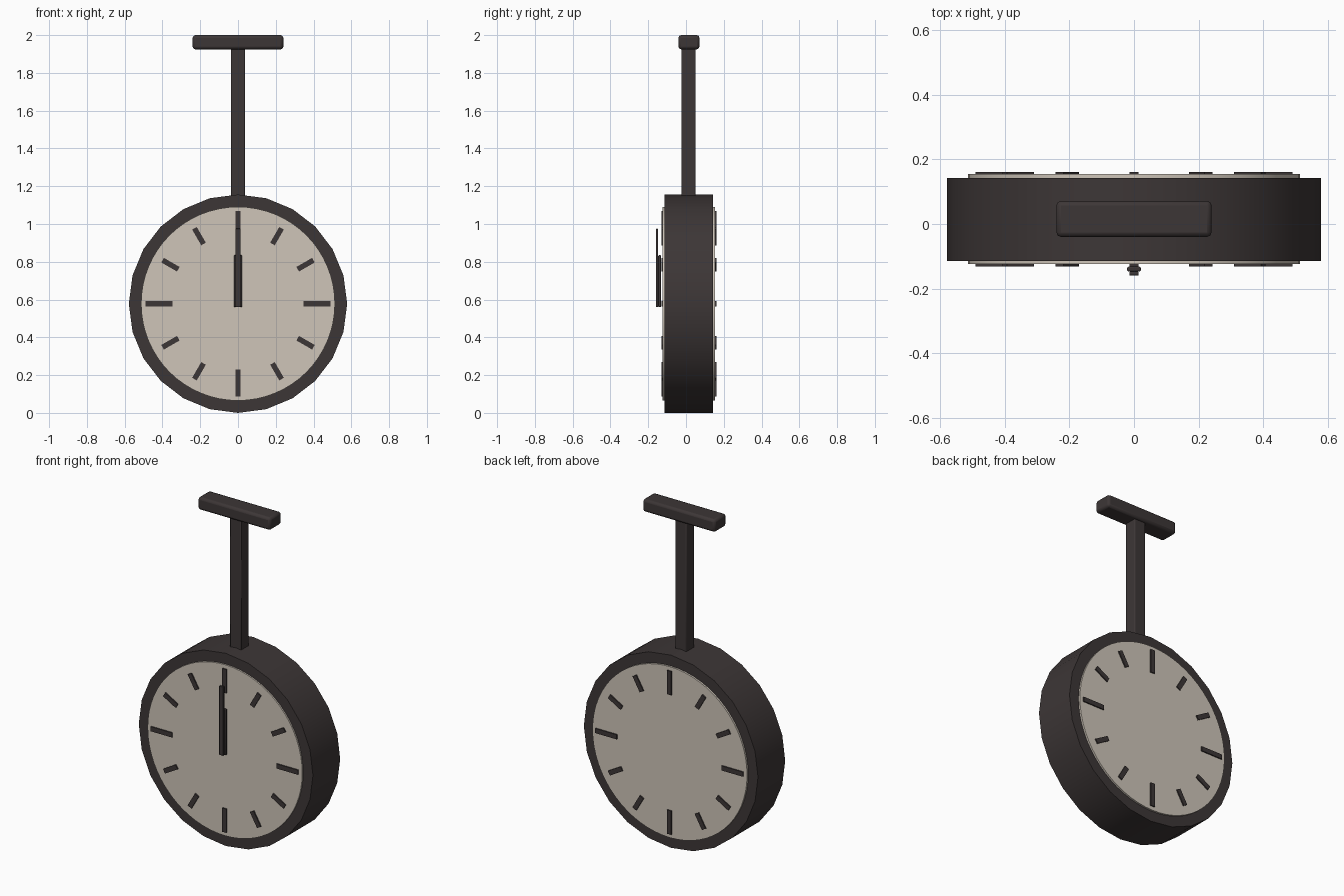
import bpy
import math
from mathutils import Matrix, Vector

cube = bpy.data.objects.get("Cube")
if cube:
    bpy.data.objects.remove(cube, do_unlink=True)

CENTRE = Vector((0, 0.014, 0.578))
FRONT, BACK = -0.115, 0.143


def material(name, rgb):
    mat = bpy.data.materials.new(name)
    mat.use_nodes = True
    mat.diffuse_color = (*rgb, 1)
    mat.node_tree.nodes["Principled BSDF"].inputs["Base Color"].default_value = (*rgb, 1)
    return mat


dark = material("dark brown metal", (0.046, 0.037, 0.037))
cream = material("cream dial", (0.62, 0.56, 0.485))


def finish(name, mat, bevel=0):
    ob = bpy.context.object
    ob.name = name
    ob.data.materials.append(mat)
    if bevel:
        mod = ob.modifiers.new("Bevel", "BEVEL")
        mod.width, mod.segments = bevel, 2
    bpy.ops.object.shade_smooth_by_angle()
    return ob


def box(name, low, high, bevel=0):
    low, high = Vector(low), Vector(high)
    bpy.ops.mesh.primitive_cube_add(size=1)
    bpy.context.object.data.transform(
        Matrix.Translation((low + high) / 2) @ Matrix.Diagonal((*(high - low), 1)))
    return finish(name, dark, bevel)


def disc(name, radius, sides, y0, y1, mat):
    bpy.ops.mesh.primitive_cylinder_add(vertices=sides, radius=radius, depth=y1 - y0)
    bpy.context.object.data.transform(
        Matrix.Translation((0, (y0 + y1) / 2, CENTRE.z)) @ Matrix.Rotation(math.pi / 2, 4, "X"))
    return finish(name, mat)


# Round case with a dial on each side
disc("clock_case", 0.578, 24, FRONT, BACK, dark)
disc("front_dial", 0.513, 64, FRONT - 0.009, FRONT + 0.02, cream)
disc("back_dial", 0.513, 64, BACK - 0.02, BACK + 0.011, cream)

# Hour marks, longer at the quarters
for side, y0, y1 in (("front", FRONT - 0.016, FRONT), ("back", BACK, BACK + 0.018)):
    for hour in range(12):
        inner, outer = (0.347, 0.49) if hour % 3 == 0 else (0.365, 0.461)
        mark = box(f"{side}_hour_mark_{hour}", (-0.014, y0, inner), (0.014, y1, outer))
        mark.location.z = CENTRE.z
        mark.rotation_euler.y = math.tau * hour / 12

# Hands at twelve
box("hour_hand", (-0.021, -0.147, 0.56), (0.021, -0.132, 0.835), 0.004)
box("minute_hand", (-0.014, -0.16, 0.56), (0.014, -0.147, 0.975), 0.003)

# Hanging post and ceiling bracket
box("hanging_post", (-0.038, -0.025, 1.1), (0.038, 0.051, 1.95), 0.006)
box("ceiling_bracket", (-0.24, -0.04, 1.925), (0.24, 0.071, 2.0), 0.014)
